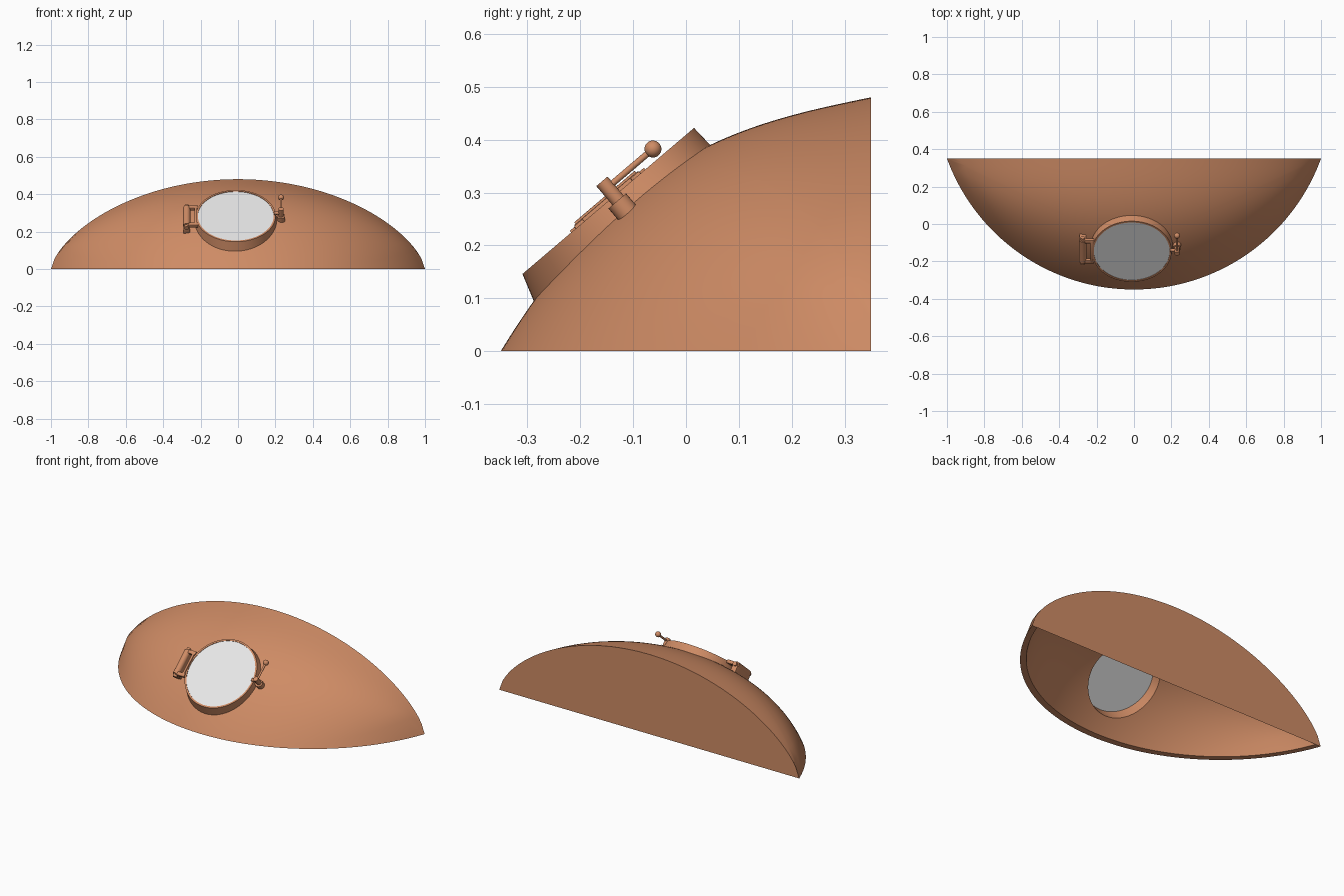
import bpy, bmesh, math
from mathutils import Vector, Matrix

if "Cube" in bpy.data.objects:
    bpy.data.objects.remove(bpy.data.objects["Cube"])

def material(name, rgb):
    m = bpy.data.materials.new(name)
    m.diffuse_color = (*rgb, 1)
    m.use_nodes = True
    m.node_tree.nodes["Principled BSDF"].inputs["Base Color"].default_value = m.diffuse_color
    return m

COPPER = material("copper", (0.62, 0.26, 0.13))
GLASS = material("pale glass", (0.8, 0.8, 0.8))

# Window frame: U across, V up the slope, W outward
C = Vector((-0.012, -0.147, 0.284))
TILT = math.radians(40.4)
U = Vector((1, 0, 0))
V = Vector((0, math.cos(TILT), math.sin(TILT)))
W = Vector((0, -math.sin(TILT), math.cos(TILT)))
FRAME = Matrix((U, V, W)).transposed().to_4x4()

def win(u, v, w):
    return C + U * u + V * v + W * w

def finish(name, bm, mat, angle=40):
    bmesh.ops.recalc_face_normals(bm, faces=bm.faces)
    me = bpy.data.meshes.new(name)
    bm.to_mesh(me)
    bm.free()
    me.materials.append(mat)
    ob = bpy.data.objects.new(name, me)
    bpy.context.collection.objects.link(ob)
    bpy.ops.object.select_all(action='DESELECT')
    ob.select_set(True)
    bpy.context.view_layer.objects.active = ob
    bpy.ops.object.shade_smooth_by_angle(angle=math.radians(angle))
    return ob

def rod(name, a, b, r, mat=COPPER, seg=24):
    a, b = win(*a), win(*b)
    d = b - a
    bm = bmesh.new()
    bmesh.ops.create_cone(bm, cap_ends=True, segments=seg, radius1=r, radius2=r, depth=d.length,
                          matrix=Matrix.Translation((a + b) / 2) @ d.to_track_quat('Z', 'Y').to_matrix().to_4x4())
    return finish(name, bm, mat)

def box(name, centre, size):
    bm = bmesh.new()
    bmesh.ops.create_cube(bm, size=1, matrix=Matrix.Translation(win(*centre)) @ FRAME @ Matrix.Diagonal((*size, 1)))
    bmesh.ops.bevel(bm, geom=bm.edges[:], offset=0.003, segments=2, affect='EDGES', profile=0.5)
    return finish(name, bm, COPPER)

# Dome height over the plan outline
BACK = 0.35
def outline(x):
    return 0.714 - math.sqrt(max(0.0, 1.1325 - x * x))

def crest(x):
    return 0.48 * max(0.0, 1 - x * x) ** 0.66

def height(x, y):
    y0 = outline(x)
    if BACK - y0 < 1e-3:
        return 0.0
    t = min(1, max(0, (y - y0) / (BACK - y0)))
    return crest(x) * (1 - 0.3 * (1 - t) - 0.7 * (1 - t) ** 3)

# Dome shell: rings running from the window rim out to the edge, then back along the inside
N, RINGS = 96, 24
edge = [(1 - 2 * i / N, BACK) for i in range(N + 1)]
edge += [(-1 + 2 * i / N, outline(-1 + 2 * i / N)) for i in range(1, N)]
cx, cy = C.x, C.y + 0.026
angles = [math.atan2((y - cy) / math.cos(TILT), x - cx) for x, y in edge]

def circle(r, w):
    return [win(r * math.cos(a), r * math.sin(a), w) for a in angles]

def dome_ring(s):
    ring = []
    for (x, y), a in zip(edge, angles):
        bx = cx + 0.219 * math.cos(a)
        by = cy + 0.219 * math.cos(TILT) * math.sin(a)
        px, py = bx + (x - bx) * s, by + (y - by) * s
        ring.append(Vector((px, py, height(px, py))))
    return ring

outer = [dome_ring((k / RINGS) ** 1.4) for k in range(RINGS + 1)]
inner = [[Vector((p.x * 0.965, BACK + (p.y - BACK) * 0.945, p.z * 0.93)) for p in r] for r in reversed(outer)]
rows = [circle(0.203, -0.012), circle(0.203, 0), circle(0.213, 0)] + outer + inner
bm = bmesh.new()
vs = [[bm.verts.new(p) for p in r] for r in rows]
M = len(edge)
for i in range(len(vs)):
    a, b = vs[i], vs[(i + 1) % len(vs)]
    for j in range(M):
        k = (j + 1) % M
        if i == 3 + RINGS and j < N:
            continue  # the back panel closes this side
        bm.faces.new((a[j], a[k], b[k], b[j]))
bmesh.ops.remove_doubles(bm, verts=bm.verts, dist=1e-5)
finish("dome_shell", bm, COPPER)

# Flat back panel
bm = bmesh.new()
pts = [Vector((x, BACK, crest(x))) for x, y in edge[:N + 1]]
bm.faces.new([bm.verts.new(p) for p in pts])
panel = finish("back_panel", bm, COPPER)
if panel.data.polygons[0].normal.y < 0:
    panel.data.flip_normals()

# Window pane
rod("window_pane", (0, 0, -0.008), (0, 0, -0.003), 0.204, GLASS, 96)

# Hinge on the left
HU = -0.262
rod("hinge_barrel", (HU, -0.075, -0.008), (HU, 0.075, -0.008), 0.019)
box("hinge_mount", (HU, 0, -0.04), (0.034, 0.16, 0.06))
for s in (-1, 1):
    rod("hinge_pin_cap", (HU, s * 0.075, -0.008), (HU, s * 0.092, -0.008), 0.012)
    box("hinge_arm", (HU + 0.03, s * 0.07, -0.004), (0.06, 0.022, 0.02))
box("hinge_leaf", (HU + 0.048, 0, -0.004), (0.014, 0.16, 0.022))

# Latch on the right
LU = 0.242
rod("latch_post", (LU, 0.013, -0.056), (LU, 0.013, -0.011), 0.022)
rod("latch_spindle", (LU, 0.015, -0.012), (LU, 0.015, 0.036), 0.014)
rod("latch_tongue", (LU, 0.015, 0.008), (0.204, 0.015, 0.006), 0.009)
rod("latch_lever", (LU, 0.015, 0.02), (LU, 0.125, 0.02), 0.006)
bm = bmesh.new()
bmesh.ops.create_uvsphere(bm, u_segments=24, v_segments=16, radius=0.016,
                          matrix=Matrix.Translation(win(LU, 0.128, 0.02)))
finish("latch_knob", bm, COPPER)
